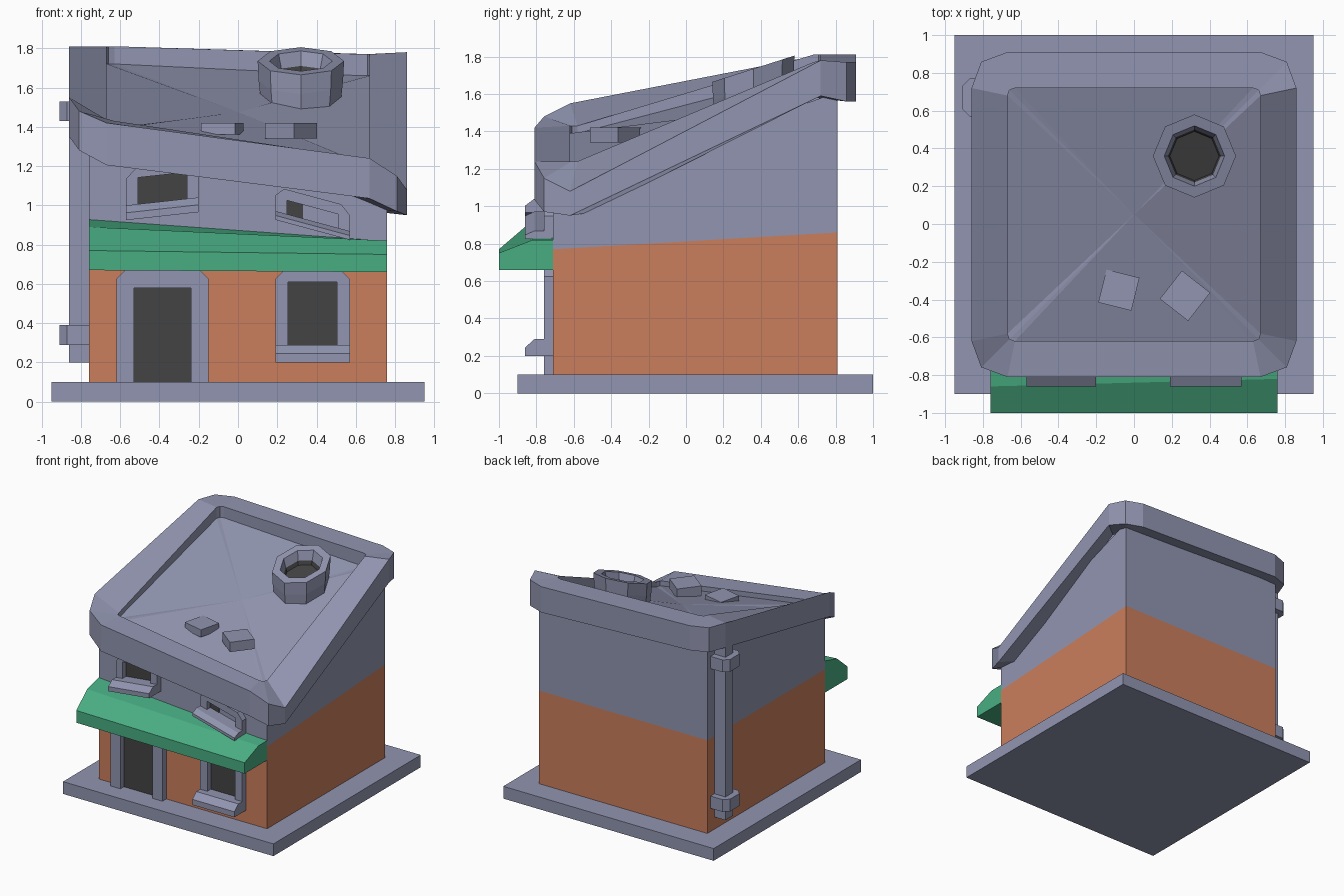
import bpy, bmesh, math
from mathutils import Matrix

if "Cube" in bpy.data.objects:
    bpy.data.objects.remove(bpy.data.objects["Cube"])


def mat(name, rgb):
    m = bpy.data.materials.new(name)
    m.diffuse_color = (*rgb, 1)
    m.use_nodes = True
    m.node_tree.nodes["Principled BSDF"].inputs["Base Color"].default_value = m.diffuse_color
    return m


GREY = mat("slate_grey", (0.285, 0.302, 0.435))
BRICK = mat("brick_orange", (0.60, 0.21, 0.107))
GREEN = mat("awning_green", (0.066, 0.42, 0.225))
DARK = mat("dark_opening", (0.056, 0.056, 0.056))


def finish(name, bm, mats):
    bmesh.ops.recalc_face_normals(bm, faces=bm.faces)
    me = bpy.data.meshes.new(name)
    bm.to_mesh(me)
    bm.free()
    for m in mats:
        me.materials.append(m)
    ob = bpy.data.objects.new(name, me)
    bpy.context.collection.objects.link(ob)
    return ob


def box(name, x0, x1, y0, y1, z0, z1, m, rot=0.0):
    bm = bmesh.new()
    t = Matrix.Translation(((x0 + x1) / 2, (y0 + y1) / 2, (z0 + z1) / 2))
    s = Matrix.Diagonal((x1 - x0, y1 - y0, z1 - z0, 1))
    bmesh.ops.create_cube(bm, size=1, matrix=t @ Matrix.Rotation(rot, 4, 'Z') @ s)
    return finish(name, bm, [m])


def loft(name, rings, mats, seg_mat=None, start=False, end=None):
    """Join closed rings; start caps the first, end caps the last (a point makes a fan)."""
    bm = bmesh.new()
    vs = [[bm.verts.new(p) for p in r] for r in rings]
    n = len(vs[0])
    for k in range(len(vs) - 1):
        for i in range(n):
            j = (i + 1) % n
            f = bm.faces.new((vs[k][i], vs[k][j], vs[k + 1][j], vs[k + 1][i]))
            f.material_index = seg_mat[k] if seg_mat else 0
    if start:
        bm.faces.new(vs[0][::-1])
    if end is not None:
        last = seg_mat[-1] if seg_mat else 0
        if end is True:
            bm.faces.new(vs[-1]).material_index = last
        else:
            c = bm.verts.new(end)
            for i in range(n):
                bm.faces.new((vs[-1][i], vs[-1][(i + 1) % n], c)).material_index = last
    return finish(name, bm, mats)


# ground slab
box("base_slab", -0.95, 0.95, -0.9, 1.0, 0, 0.1, GREY)

# walls: brick below, grey above; the front right corner sags
corners = [(-0.76, -0.71), (0.76, -0.71), (0.76, 0.81), (-0.76, 0.81)]


def wall_ring(zs):
    return [(x, y, z) for (x, y), z in zip(corners, zs)]


loft("walls", [wall_ring([0.1] * 4), wall_ring([0.86, 0.77, 0.86, 0.86]),
               wall_ring([1.30, 1.07, 1.61, 1.66])], [BRICK, GREY], [0, 1])

# tilted roof tray with a parapet around it
top_z = [1.55, 1.48, 1.42, 1.24, 1.15, 1.08, 1.78, 1.77, 1.77, 1.81, 1.81, 1.81]
drop = [0.2, 0.2, 0.215, 0.205, 0.18, 0.13, 0.19, 0.21, 0.21, 0.2, 0.2, 0.2]


def rounded(hx, hy, r):
    """Rectangle with two-facet corners, starting at the front left."""
    a, b = r * 0.27, r
    out = []
    for sx, sy, flip in ((-1, -1, 0), (1, -1, 1), (1, 1, 0), (-1, 1, 1)):
        c = [(sx * hx, sy * (hy - b)), (sx * (hx - a), sy * (hy - a)), (sx * (hx - b), sy * hy)]
        out += c[::-1] if flip else c
    return [(x, y + 0.05) for x, y in out]


outer = rounded(0.86, 0.86, 0.19)
inner = rounded(0.67, 0.67, 0.04)


def inner_ring(zs):
    return [(x, y, zs[i // 3]) for i, (x, y) in enumerate(inner)]


loft("roof_tray",
     [[(x * 0.84, y * 0.84, z - d + 0.015) for (x, y), z, d in zip(outer, top_z, drop)],
      [(x, y, z - d) for (x, y), z, d in zip(outer, top_z, drop)],
      [(x, y, z) for (x, y), z in zip(outer, top_z)],
      inner_ring([1.43, 1.24, 1.77, 1.81]),
      inner_ring([1.39, 1.20, 1.66, 1.72])], [GREY], end=(0, 0.05, 1.475))

# loose roof tiles
box("roof_tile_left", -0.17, 0.01, -0.44, -0.26, 1.36, 1.42, GREY, math.radians(-14))
box("roof_tile_right", 0.175, 0.365, -0.475, -0.285, 1.34, 1.42, GREY, math.radians(-38))


# chimney pot, sheared to follow the roof
def pot_ring(r, dz):
    ring = []
    for i in range(8):
        a = i * math.pi / 4
        y = 0.36 + r * math.sin(a)
        ring.append((0.32 + r * math.cos(a), y, 1.735 + 0.32 * (y - 0.36) + dz))
    return ring


loft("chimney_pot", [pot_ring(0.2, -0.24), pot_ring(0.215, -0.1), pot_ring(0.22, 0),
                     pot_ring(0.16, 0), pot_ring(0.14, -0.07), pot_ring(0.13, -0.1)],
     [GREY, DARK], [0, 0, 0, 0, 1], end=True)

# awning: left and right end profiles differ because of the sag
left = [(-0.70, 0.67), (-1.0, 0.67), (-1.0, 0.77), (-0.86, 0.89), (-0.70, 0.93)]
right = [(-0.70, 0.66), (-1.0, 0.66), (-1.0, 0.75), (-0.82, 0.82), (-0.70, 0.82)]
loft("awning", [[(-0.76, y, z) for y, z in left], [(0.76, y, z) for y, z in right]],
     [GREEN], start=True, end=True)


# door and windows; each one may be sheared by a slope
def opening(name, x0, x1, z0, z1, top, jamb, slope=0.0, sill=0.0, pane_x1=None):
    xc = (x0 + x1) / 2

    def sh(x, z):
        return z + slope * (x - xc)

    c = 0.045
    outline = [(x0, z0), (x0 + jamb, z0), (x0 + jamb, top), (x1 - jamb, top), (x1 - jamb, z0),
               (x1, z0), (x1, z1 - c), (x1 - c, z1), (x0 + c, z1), (x0, z1 - c)]
    loft(name + "_frame", [[(x, y, sh(x, z)) for x, z in outline] for y in (-0.70, -0.76)],
         [GREY], start=True, end=True)
    px = pane_x1 or x1 - jamb
    pane = [(x0 + jamb, z0), (px, z0), (px, top), (x0 + jamb, top)]
    loft(name + "_pane", [[(x, y, sh(x, z)) for x, z in pane] for y in (-0.708, -0.715)],
         [DARK], start=True, end=True)
    if sill:
        h = z0 + sill
        prof = [(-0.70, z0), (-0.86, z0), (-0.86, z0 + sill * 0.5), (-0.81, h), (-0.70, h)]
        loft(name + "_sill", [[(x, y, sh(x, z)) for y, z in prof] for x in (x0, x1)],
             [GREY], start=True, end=True)


opening("door", -0.62, -0.15, 0.1, 0.67, 0.58, 0.09)
opening("lower_window", 0.19, 0.57, 0.2, 0.67, 0.61, 0.065, sill=0.09)
opening("upper_left_window", -0.57, -0.2, 0.945, 1.2, 1.155, 0.06, slope=0.11, sill=0.075)
opening("upper_right_window", 0.19, 0.57, 0.875, 1.045, 0.99, 0.06, slope=-0.27,
        sill=0.045, pane_x1=0.33)

# drainpipe with two brackets on the left wall
box("drainpipe", -0.86, -0.75, 0.62, 0.72, 0.2, 1.64, GREY)
for label, z in (("lower", 0.29), ("upper", 1.43)):
    prof = [(-0.75, 0.57), (-0.87, 0.57), (-0.91, 0.61), (-0.91, 0.73), (-0.87, 0.77), (-0.75, 0.77)]
    loft(label + "_pipe_bracket", [[(x, y, h) for x, y in prof] for h in (z, z + 0.1)],
         [GREY], start=True, end=True)
